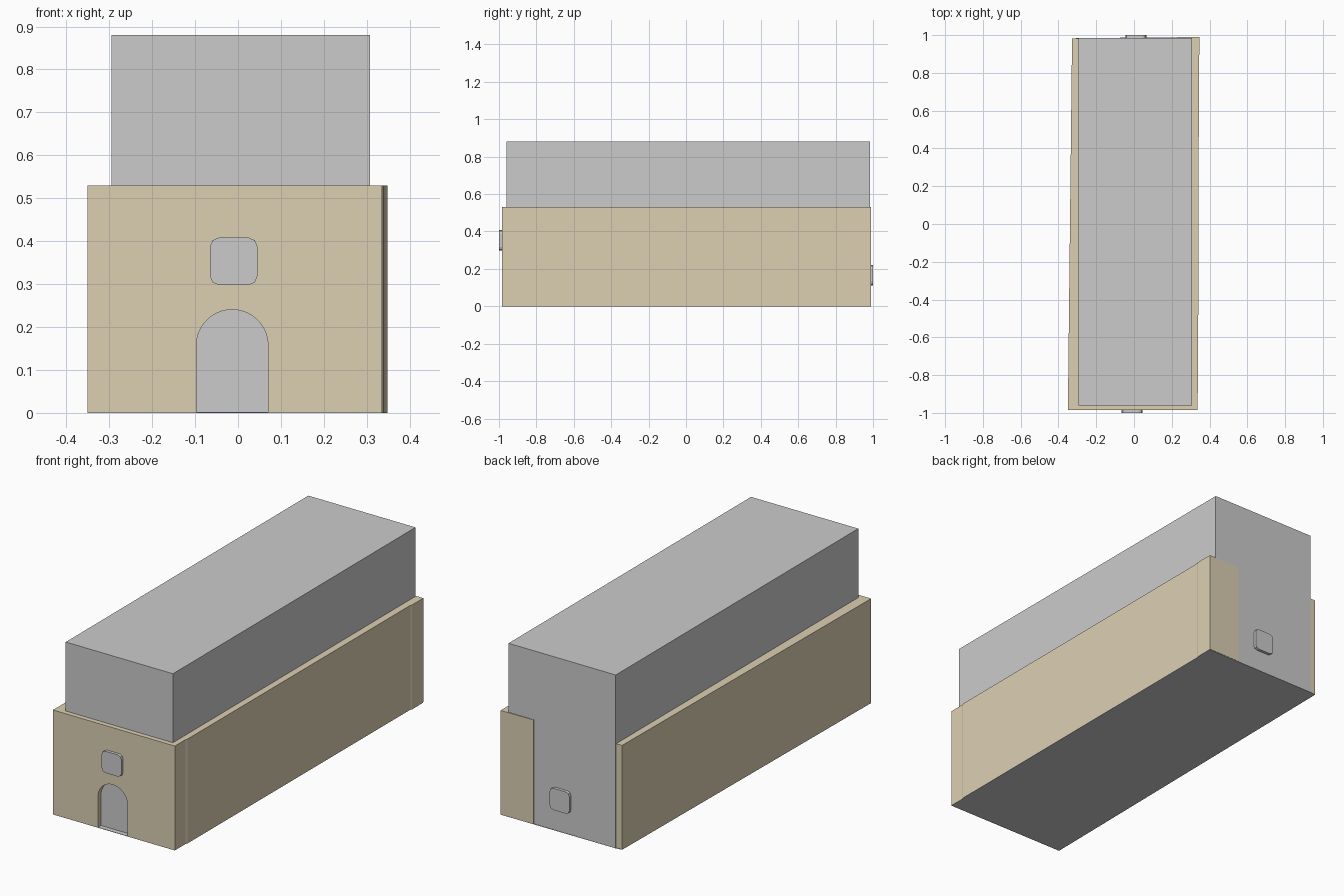
import bpy, bmesh, math
from mathutils import Vector

if "Cube" in bpy.data.objects:
    bpy.data.objects.remove(bpy.data.objects["Cube"])


def prism(name, pts, axis, lo, hi, mat=None):
    """Extrude a 2D profile: axis 'Z' takes (x, y) points, axis 'Y' takes (x, z)."""
    def place(p, d):
        return Vector((p[0], p[1], d)) if axis == 'Z' else Vector((p[0], d, p[1]))
    bm = bmesh.new()
    face = bm.faces.new([bm.verts.new(place(p, lo)) for p in pts])
    out = bmesh.ops.extrude_face_region(bm, geom=[face])
    shift = place((0, 0), hi - lo)
    bmesh.ops.translate(bm, vec=shift,
                        verts=[g for g in out['geom'] if isinstance(g, bmesh.types.BMVert)])
    bmesh.ops.recalc_face_normals(bm, faces=bm.faces)
    mesh = bpy.data.meshes.new(name)
    bm.to_mesh(mesh)
    bm.free()
    obj = bpy.data.objects.new(name, mesh)
    bpy.context.collection.objects.link(obj)
    if mat:
        mesh.materials.append(mat)
    return obj


def rounded_square(cx, cz, half, r, seg=2):
    pts = []
    for i, (sx, sz) in enumerate([(1, 1), (-1, 1), (-1, -1), (1, -1)]):
        for k in range(seg + 1):
            a = math.pi / 2 * (i + k / seg)
            pts.append((cx + sx * (half - r) + r * math.cos(a),
                        cz + sz * (half - r) + r * math.sin(a)))
    return pts


tan = bpy.data.materials.new("tan_stone")
tan.diffuse_color = (0.72, 0.63, 0.45, 1)
tan.use_nodes = True
tan.node_tree.nodes["Principled BSDF"].inputs["Base Color"].default_value = tan.diffuse_color

# Tall grey inner block
X0, X1, Y0, Y1 = -0.295, 0.307, -0.96, 0.985
prism("main_block", [(X0, Y0), (X1, Y0), (X1, Y1), (X0, Y1)], 'Z', 0, 0.88)

# Slightly crooked lower wall, wrapped round the block and open at the back
outer = [(-0.328, 0.981), (-0.35, -0.985), (0.335, -0.985), (0.335, -0.9),
         (0.339, -0.89), (0.344, 0.89), (0.348, 0.9), (0.348, 0.99)]
inner = [(0.165, 0.988), (0.165, Y1), (X1, Y1), (X1, Y0), (X0, Y0), (X0, 0.981)]
wall = prism("lower_wall", outer + inner, 'Z', 0.002, 0.53, tan)

# Grey floor slab under the whole footprint
prism("floor_slab", outer[:-1] + [(0.348, 0.988), (X0, Y1)], 'Z', 0, 0.002)

# Arched doorway cut through the front wall
cx, r, spring = -0.0135, 0.0835, 0.157
arch = [(cx + r, -0.1)]
arch += [(cx + r * math.cos(math.pi * i / 20), spring + r * math.sin(math.pi * i / 20))
         for i in range(21)]
arch += [(cx - r, -0.1)]
cutter = prism("door_cutter", arch, 'Y', -1.05, -0.93)
cutter.hide_render = True
cutter.hide_viewport = True
cut = wall.modifiers.new("doorway", 'BOOLEAN')
cut.operation = 'DIFFERENCE'
cut.solver = 'EXACT'
cut.object = cutter

# Raised window plates, front and back
prism("front_window", rounded_square(-0.01, 0.353, 0.055, 0.02), 'Y', -1.0, -0.98)
prism("back_window", rounded_square(0.01, 0.165, 0.055, 0.02), 'Y', 0.98, 1.0)
